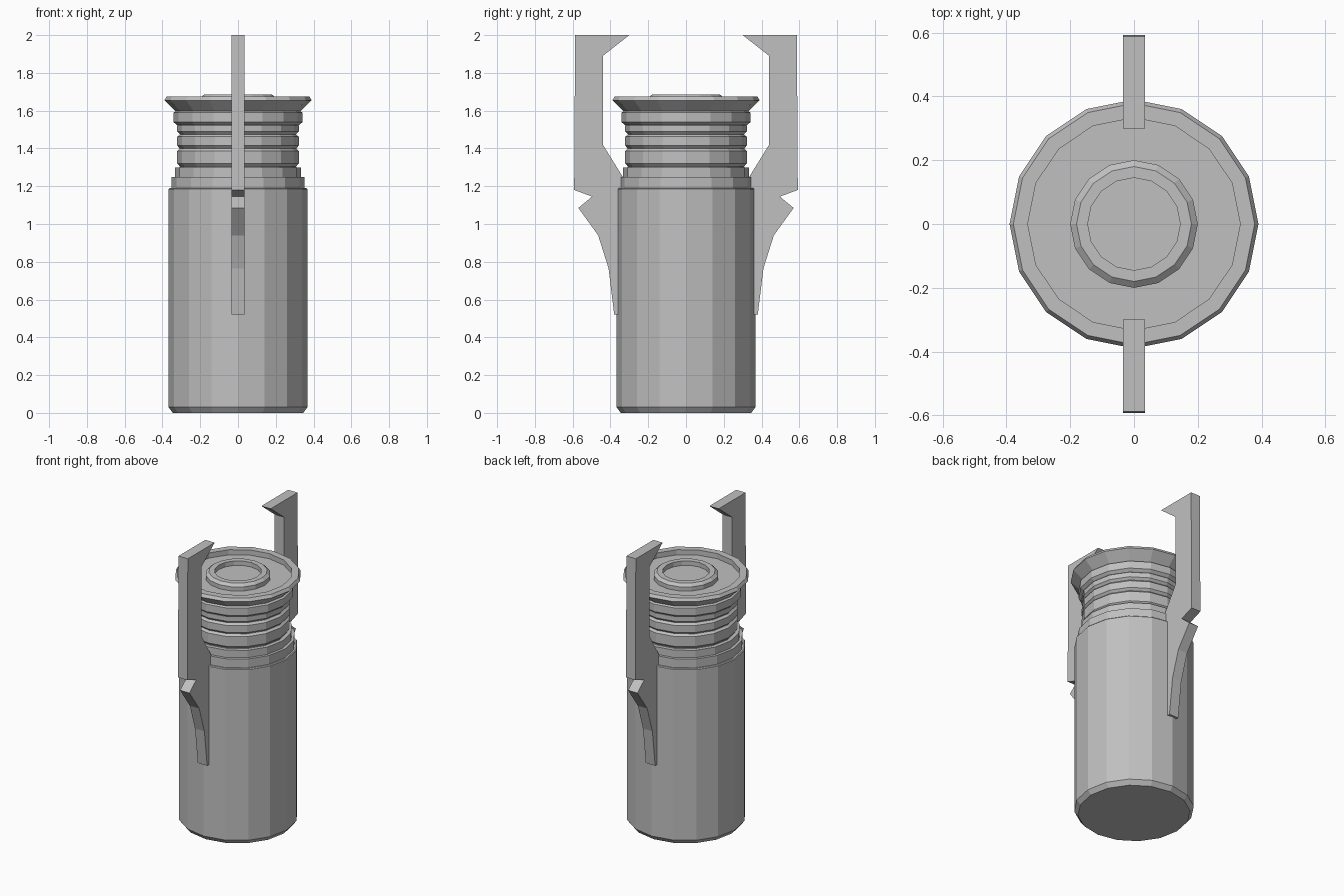
import bpy
import bmesh
from math import cos, sin, tau

cube = bpy.data.objects.get("Cube")
if cube:
    bpy.data.objects.remove(cube)

SIDES = 16

grey = bpy.data.materials.new("mid grey")
grey.use_nodes = True
colour = (0.53, 0.53, 0.53, 1)
grey.diffuse_color = colour
grey.node_tree.nodes["Principled BSDF"].inputs["Base Color"].default_value = colour


def finish(name, bm):
    bmesh.ops.recalc_face_normals(bm, faces=bm.faces)
    mesh = bpy.data.meshes.new(name)
    bm.to_mesh(mesh)
    bm.free()
    mesh.materials.append(grey)
    obj = bpy.data.objects.new(name, mesh)
    bpy.context.collection.objects.link(obj)
    return obj


def lathe(name, profile):
    """Turn a (radius, height) profile and cap both ends."""
    bm = bmesh.new()
    rings = [[bm.verts.new((r * cos(tau * i / SIDES), r * sin(tau * i / SIDES), z))
              for i in range(SIDES)] for r, z in profile]
    for low, high in zip(rings, rings[1:]):
        for i in range(SIDES):
            j = (i + 1) % SIDES
            bm.faces.new((low[i], low[j], high[j], high[i]))
    bm.faces.new(rings[0])
    bm.faces.new(rings[-1])
    return finish(name, bm)


def clip(name, outline, half_width, side):
    """Extrude a (y, z) outline across x, on the front or back side."""
    bm = bmesh.new()
    face = bm.faces.new([bm.verts.new((-half_width, side * y, z)) for y, z in outline])
    new = bmesh.ops.extrude_face_region(bm, geom=[face])["geom"]
    moved = [v for v in new if isinstance(v, bmesh.types.BMVert)]
    bmesh.ops.translate(bm, vec=(2 * half_width, 0, 0), verts=moved)
    return finish(name, bm)


# Main canister with chamfered base and stepped shoulder
lathe("canister_body", [(0.345, 0), (0.368, 0.03), (0.368, 1.185), (0.363, 1.19),
                        (0.352, 1.19), (0.352, 1.25), (0.334, 1.25), (0.334, 1.3),
                        (0.3, 1.3)])

# Ribbed neck: three bands separated by narrow grooves
neck = [(0.31, 1.29)]
for low, high in ((1.305, 1.395), (1.4, 1.47), (1.475, 1.53)):
    neck += [(0.308, low), (0.322, low + 0.015), (0.322, high - 0.008), (0.312, high)]
lathe("ribbed_neck", neck)

# Flared cap with a recessed top
lathe("flared_cap", [(0.31, 1.52), (0.325, 1.525), (0.342, 1.54), (0.342, 1.59),
                     (0.33, 1.597), (0.39, 1.655), (0.378, 1.675), (0.333, 1.675),
                     (0.333, 1.64)])

# Raised ring with a sunken centre
lathe("centre_ring", [(0.2, 1.63), (0.2, 1.668), (0.18, 1.685), (0.145, 1.685),
                      (0.145, 1.655)])

# Hooked side clips
outline = [(0.30, 2), (0.587, 2), (0.592, 1.18), (0.497, 1.145), (0.57, 1.085),
           (0.465, 0.94), (0.41, 0.765), (0.38, 0.52), (0.34, 0.52), (0.335, 1.25),
           (0.44, 1.42), (0.44, 1.89)]
for name, side in (("front_clip", -1), ("back_clip", 1)):
    clip(name, outline, 0.035, side)
